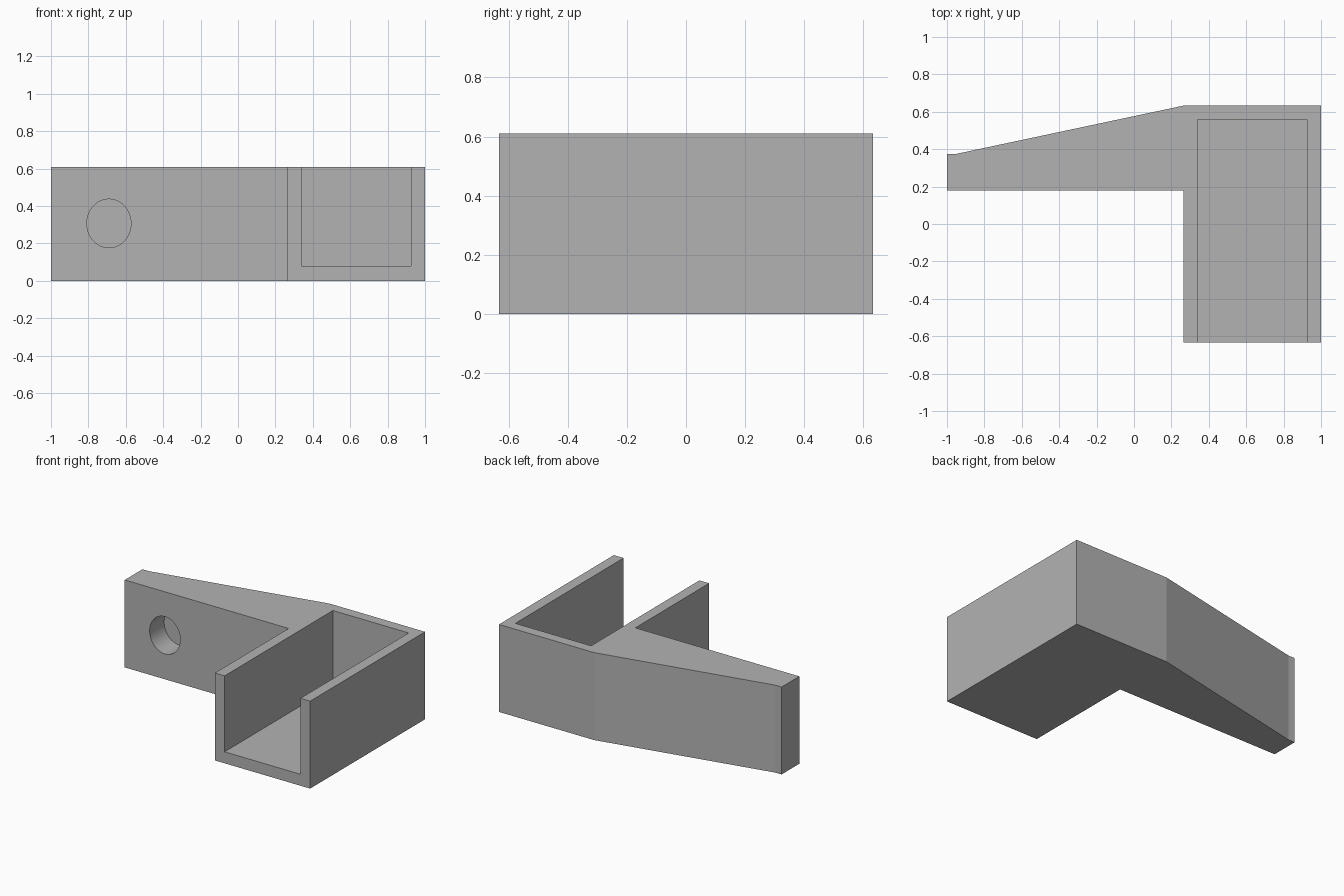
import bpy
import bmesh
import math
from mathutils import Matrix, Vector

cube = bpy.data.objects.get("Cube")
if cube:
    bpy.data.objects.remove(cube, do_unlink=True)

HEIGHT = 0.61

grey = bpy.data.materials.new("plain grey")
grey.use_nodes = True
colour = (0.45, 0.45, 0.45, 1)
grey.diffuse_color = colour
grey.node_tree.nodes["Principled BSDF"].inputs["Base Color"].default_value = colour


def make_object(name, bm):
    bmesh.ops.recalc_face_normals(bm, faces=bm.faces)
    mesh = bpy.data.meshes.new(name)
    bm.to_mesh(mesh)
    bm.free()
    mesh.materials.append(grey)
    obj = bpy.data.objects.new(name, mesh)
    bpy.context.collection.objects.link(obj)
    return obj


def extruded(name, outline, bottom, top):
    bm = bmesh.new()
    face = bm.faces.new([bm.verts.new((x, y, bottom)) for x, y in outline])
    result = bmesh.ops.extrude_face_region(bm, geom=[face])
    verts = [v for v in result["geom"] if isinstance(v, bmesh.types.BMVert)]
    bmesh.ops.translate(bm, verts=verts, vec=(0, 0, top - bottom))
    return make_object(name, bm)


def cut(target, cutter):
    mod = target.modifiers.new("cut", "BOOLEAN")
    mod.operation = "DIFFERENCE"
    mod.solver = "EXACT"
    mod.object = cutter
    bpy.context.view_layer.objects.active = target
    bpy.ops.object.modifier_apply(modifier=mod.name)
    bpy.data.objects.remove(cutter, do_unlink=True)


# Tapered arm and box as one L-shaped body
body = extruded("bracket_body", [
    (-1, 0.18), (0.265, 0.18), (0.265, -0.633), (1, -0.633),
    (1, 0.633), (0.265, 0.633), (-0.95, 0.375), (-1, 0.375),
], 0, HEIGHT)

# Channel open at the top and front
channel = extruded("channel_cutter", [
    (0.34, -0.8), (0.925, -0.8), (0.925, 0.56), (0.34, 0.56),
], 0.08, HEIGHT + 0.2)
cut(body, channel)

# Blind oval hole in the arm
bm = bmesh.new()
placement = (Matrix.Translation(Vector((-0.69, 0.24, 0.307)))
             @ Matrix.Diagonal((0.118, 1, 0.13, 1))
             @ Matrix.Rotation(math.pi / 2, 4, "X"))
bmesh.ops.create_cone(bm, cap_ends=True, segments=48, radius1=1, radius2=1,
                      depth=0.2, matrix=placement)
cut(body, make_object("hole_cutter", bm))

# Smooth hole wall, crisp corners
bpy.ops.object.select_all(action="DESELECT")
body.select_set(True)
bpy.context.view_layer.objects.active = body
bpy.ops.object.shade_smooth_by_angle(angle=math.radians(10))
